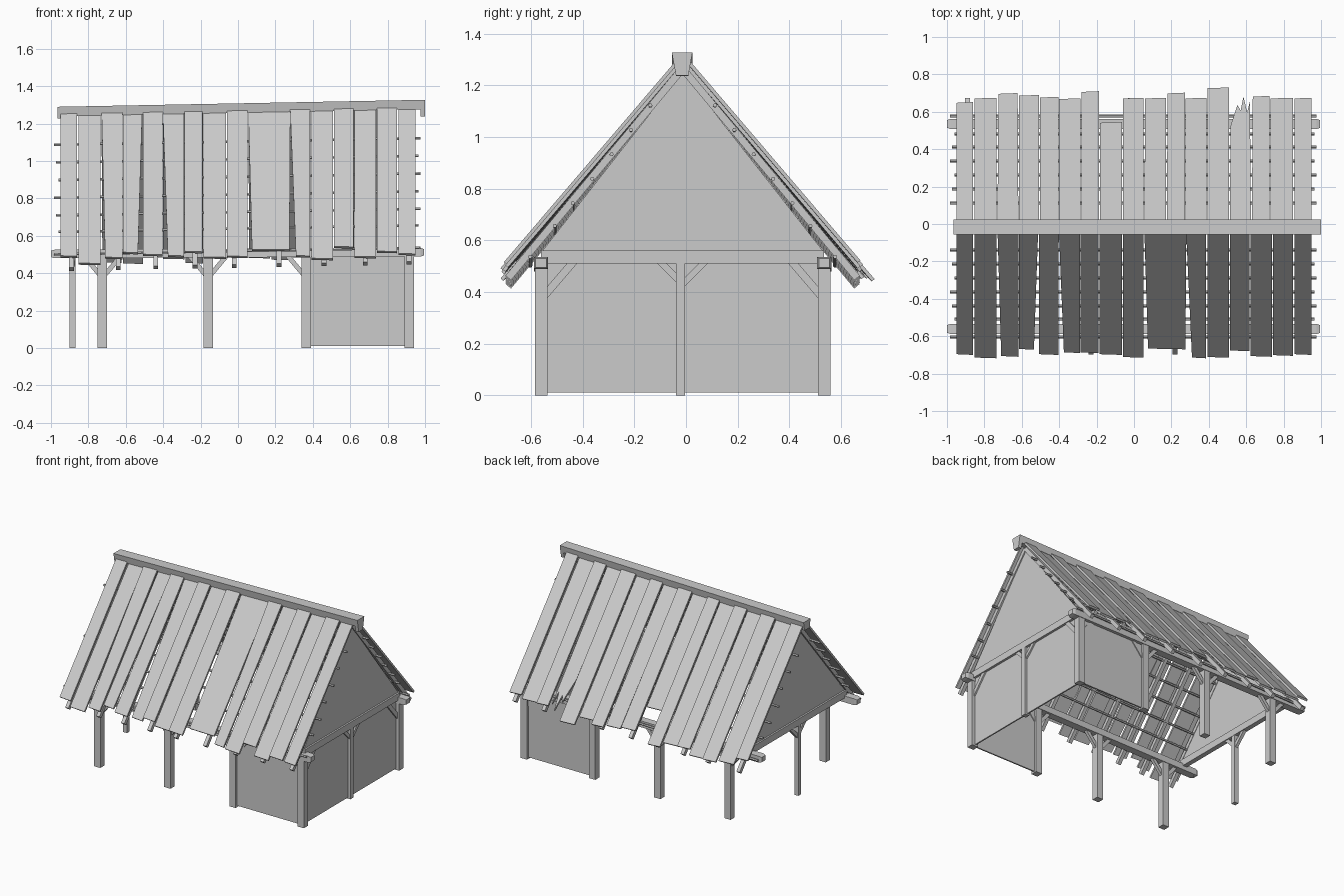
import bpy, math
from mathutils import Vector as V

YC = -0.013          # ridge line
EAVE = 0.548         # post rows either side of the ridge line


def mesh(name, verts, faces):
    me = bpy.data.meshes.new(name)
    me.from_pydata([tuple(v) for v in verts], [], faces)
    me.update()
    ob = bpy.data.objects.new(name, me)
    bpy.context.collection.objects.link(ob)
    return ob


def slab(name, poly, off):
    """Polygon extruded by an offset vector."""
    poly = [V(p) for p in poly]
    off = V(off)
    nrm = V((0, 0, 0))
    for i, p in enumerate(poly):
        nrm += p.cross(poly[(i + 1) % len(poly)])
    if nrm.dot(off) > 0:
        poly.reverse()
    n = len(poly)
    faces = [tuple(range(n)), tuple(range(2 * n - 1, n - 1, -1))]
    faces += [(i, i + n, (i + 1) % n + n, (i + 1) % n) for i in range(n)]
    return mesh(name, poly + [p + off for p in poly], faces)


def beam(name, a, b, w, h, up=(0, 0, 1)):
    """Rectangular timber from a to b, w across and h along up."""
    a, b = V(a), V(b)
    d = (b - a).normalized()
    s = d.cross(V(up)).normalized()
    u = s.cross(d)
    c = [a + s * i * w / 2 + u * j * h / 2 for i, j in ((-1, -1), (1, -1), (1, 1), (-1, 1))]
    return slab(name, c, b - a)


def slope(side, x, d, z0, m):
    """Point on a roof slope at distance d from the ridge line."""
    return V((x, YC + side * d, z0 + 0.018 * x - m * d))


# Posts
for side, tag in ((-1, "front"), (1, "back")):
    y = YC + side * EAVE
    for i, x in enumerate((-0.725, -0.16, 0.365, 0.915)):
        beam(f"{tag}_post_{i}", (x, y, 0), (x, y, 0.5), 0.05, 0.048, (0, 1, 0))
        # Braces from the posts up to the eave plate
        for s in (-1, 1):
            if (i == 3 and s > 0):
                continue
            beam(f"{tag}_brace_{i}", (x, y, 0.375), (x + s * 0.105, y, 0.5), 0.022, 0.025)
    # Eave plate with tapered ends
    beam(f"{tag}_plate", (-0.98, y, 0.503), (0.975, y, 0.512), 0.055, 0.046)
    for xs, xe, z in ((-0.98, -1.0, 0.503), (0.975, 0.995, 0.512)):
        vs = [(x, y + a * r, z + b * r) for x, r in ((xs, 1), (xe, 0.75))
              for a, b in ((-.0275, -.023), (.0275, -.023), (.0275, .023), (-.0275, .023))]
        fs = [(0, 1, 5, 4), (1, 2, 6, 5), (2, 3, 7, 6), (3, 0, 4, 7), (4, 5, 6, 7)]
        mesh(f"{tag}_plate_end", vs, fs if xe > 0 else [f[::-1] for f in fs])
    # Side wall of the closed bay
    slab(f"{tag}_wall", [(0.375, y - .005, 0.01), (0.91, y - .005, 0.01),
                         (0.91, y - .005, 0.5), (0.375, y - .005, 0.5)], (0, 0.01, 0))

# Gable ends: tie beam, middle post, braces, triangular infill
for x, tag, pw in ((-0.885, "left", 0.032), (0.915, "right", 0.036)):
    beam(f"{tag}_tie", (x, YC - EAVE, 0.535), (x, YC + EAVE, 0.535), 0.035, 0.05)
    beam(f"{tag}_middle_post", (x, YC - 0.008, 0), (x, YC - 0.008, 0.56), pw, pw, (0, 1, 0))
    zt = 1.235 + 0.018 * x
    slab(f"{tag}_gable", [(x - .005, YC - 0.55, 0.55), (x - .005, YC + 0.55, 0.55),
                          (x - .005, YC, zt)], (0.01, 0, 0))
    for s in (-1, 1):
        beam(f"{tag}_middle_brace", (x, YC, 0.43), (x, YC + s * 0.09, 0.52), 0.022, 0.025)
        if x > 0:
            beam(f"{tag}_corner_brace", (x, YC + s * 0.54, 0.38),
                 (x, YC + s * 0.42, 0.52), 0.022, 0.03)
slab("right_wall", [(0.905, YC - EAVE, 0.01), (0.905, YC + EAVE, 0.01),
                    (0.905, YC + EAVE, 0.52), (0.905, YC - EAVE, 0.52)], (0.01, 0, 0))

# Rafters and round laths
for side, tag in ((-1, "front"), (1, "back")):
    for i, x in enumerate((-0.89, -0.64, -0.44, -0.23, -0.02, 0.22, 0.46, 0.68, 0.915)):
        n = V((0, side * 0.768, 0.64))
        beam(f"{tag}_rafter_{i}", slope(side, x, 0, 1.248, 1.2),
             slope(side, x, 0.675, 1.248, 1.2), 0.026, 0.028, n)
    for i, d in enumerate((0.125, 0.2, 0.275, 0.35, 0.425, 0.495, 0.59)):
        x0, x1 = -0.985 + 0.012 * (i % 3), 0.975 - 0.01 * (i % 2)
        a, b = slope(side, x0, d, 1.262, 1.26), slope(side, x1, d, 1.262, 1.26)
        ring = [a + V((0, math.cos(k * math.pi / 3), math.sin(k * math.pi / 3))) * 0.008
                for k in range(6)]
        slab(f"{tag}_lath_{i}", ring, b - a)

# Roof boards: top left, top right, bottom left, bottom right, eave distance in y
FRONT = [(-.95, -.86, -.95, -.86, .70), (-.853, -.735, -.853, -.735, .718),
         (-.73, -.618, -.71, -.618, .71), (-.615, -.512, -.615, -.535, .672),
         (-.508, -.402, -.508, -.405, .70), (-.402, -.29, -.375, -.29, .69),
         (-.285, -.19, -.285, -.19, .69), (-.185, -.065, -.185, -.065, .70),
         (-.06, .05, -.06, .05, .715), (.055, .28, .075, .275, .67),
         (.278, .385, .31, .385, .718), (.392, .508, .392, .508, .715),
         (.512, .618, .512, .618, .68), (.622, .738, .622, .738, .71),
         (.742, .85, .742, .85, .705), (.857, .95, .857, .95, .70)]
BACK = [(-.95, -.86, -.95, -.86, .652), (-.853, -.735, -.853, -.735, .675),
        (-.73, -.618, -.725, -.622, .70), (-.615, -.507, -.615, -.507, .69),
        (-.503, -.405, -.503, -.405, .68), (-.40, -.285, -.40, -.285, .672),
        (-.282, -.188, -.282, -.188, .71), (-.183, -.065, -.183, -.065, .545),
        (-.06, .05, -.06, .05, .675), (.055, .17, .06, .17, .675),
        (.175, .272, .18, .272, .702), (.276, .388, .276, .388, .675),
        (.392, .508, .392, .508, .73), (.512, .625, .515, .62, .62),
        (.63, .725, .635, .725, .685), (.73, .85, .73, .85, .675),
        (.857, .95, .857, .95, .675)]
M = 1.17
for side, tag, boards in ((-1, "front", FRONT), (1, "back", BACK)):
    n = V((0, side * M, 1)).normalized()
    for i, (a, b, c, e, y) in enumerate(boards):
        z0 = 1.31 - 0.02 * (i % 2)
        d = y - side * YC
        low = [(e, d), (c, d - 0.004)]
        if tag == "back" and i == 13:       # split, broken board
            low = [(.62, .67), (.605, .61), (.585, .695), (.57, .62), (.553, .65), (.517, .54)]
        pts = [(a, 0.012), (b, 0.012)] + low
        slab(f"{tag}_board_{i}", [slope(side, px, pd, z0, M) for px, pd in pts], n * -0.014)

# Ridge beam with deeper ends, rising to the right
def ridge(name, x0, x1, h):
    z = lambda x: 1.308 + 0.019 * x
    vs = [(x, YC - 0.002 + s * w, z(x) - dz) for x in (x0, x1)
          for s, w, dz in ((-1, .04, 0), (1, .04, 0), (1, .04 - h * .18, h), (-1, .04 - h * .18, h))]
    mesh(name, vs, [(0, 1, 2, 3), (7, 6, 5, 4)] + [(i, i + 4, (i + 1) % 4 + 4, (i + 1) % 4)
                                                for i in range(4)])

ridge("ridge_beam", -0.96, 0.995, 0.05)
ridge("ridge_end_left", -0.965, -0.945, 0.062)
ridge("ridge_end_right", 0.975, 1.0, 0.09)
